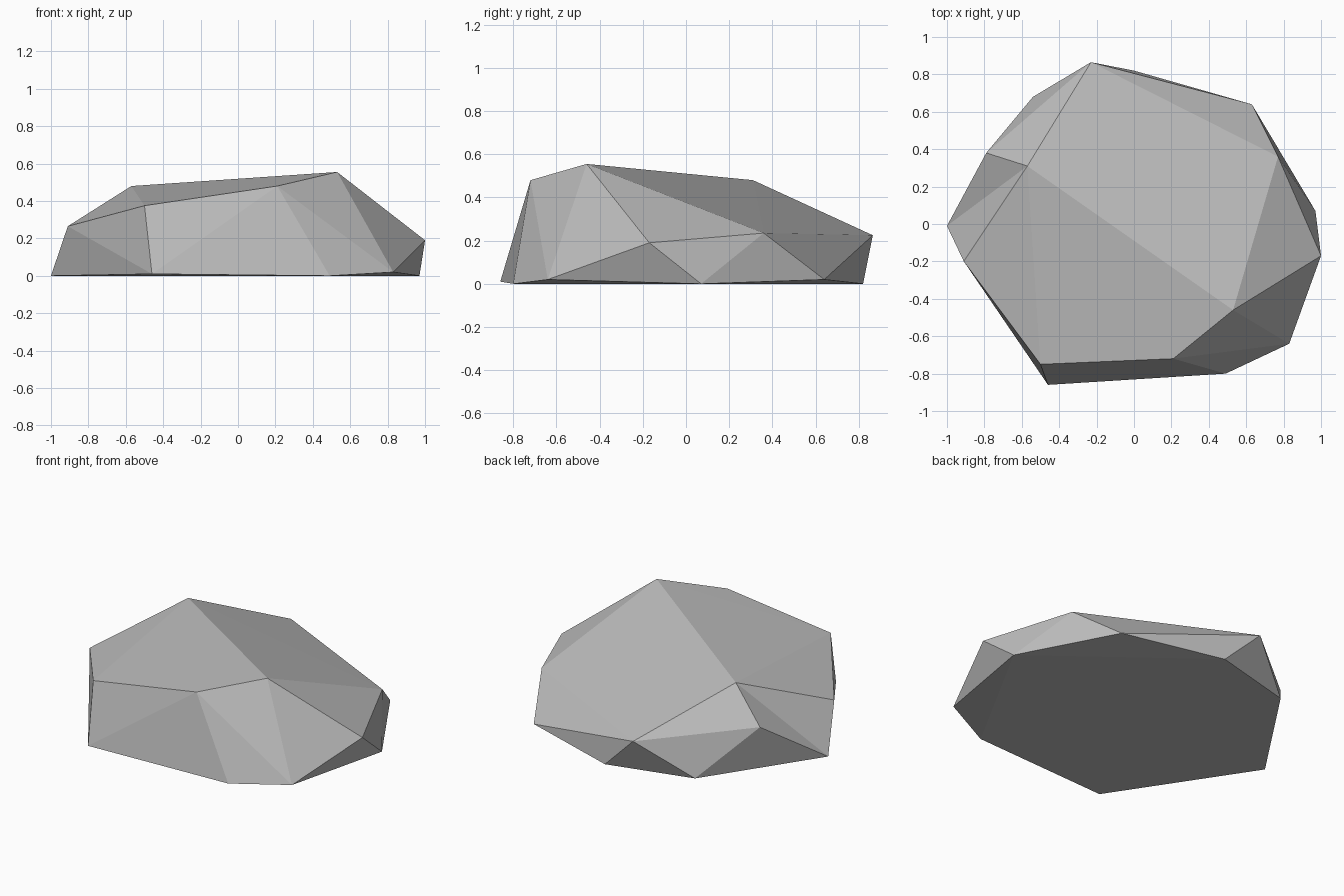
import bpy
import bmesh
from mathutils import Vector

cube = bpy.data.objects.get("Cube")
if cube:
    bpy.data.objects.remove(cube, do_unlink=True)

# Single stone colour
stone = bpy.data.materials.new("stone_grey")
stone.use_nodes = True
grey = (0.5, 0.5, 0.5, 1)
stone.diffuse_color = grey
stone.node_tree.nodes["Principled BSDF"].inputs["Base Color"].default_value = grey

# Corners of the chipped boulder, grouped by height
crown = {
    "peak": (.53, -.46, .555),
    "front_brow": (.21, -.72, .48),
    "rear_brow": (-.57, .31, .48),
    "front_shoulder": (-.5, -.75, .375),
}
waist = {
    "west_shoulder": (-.91, -.2, .265),
    "west_chip": (-.79, .38, .28),
    "north_shoulder": (-.23, .865, .225),
    "east_shoulder": (.77, .36, .235),
    "east_tip": (1, -.17, .19),
}
foot = {
    "west_foot": (-1, -.01, 0),
    "south_west_foot": (-.46, -.86, .01),
    "south_foot": (.49, -.8, 0),
    "south_east_foot": (.83, -.64, .02),
    "east_foot": (.97, .07, 0),
    "north_east_foot": (.63, .64, .02),
    "north_foot": (0, .82, 0),
    "north_west_foot": (-.54, .68, 0),
}

# Wrap flat facets around the corners
bm = bmesh.new()
corners = {}
for group in (crown, waist, foot):
    for name, place in group.items():
        corners[name] = bm.verts.new(Vector(place))
bmesh.ops.convex_hull(bm, input=list(bm.verts))

# Turn one facet edge inward to leave the shallow chip in the west side
ridge = bm.edges.get((corners["west_chip"], corners["west_shoulder"]))
if ridge and len(ridge.link_faces) == 2:
    bmesh.ops.rotate_edges(bm, edges=[ridge], use_ccw=True)

bmesh.ops.recalc_face_normals(bm, faces=list(bm.faces))
mesh = bpy.data.meshes.new("boulder")
bm.to_mesh(mesh)
bm.free()
mesh.materials.append(stone)
mesh.shade_flat()
boulder = bpy.data.objects.new("boulder", mesh)
bpy.context.collection.objects.link(boulder)
